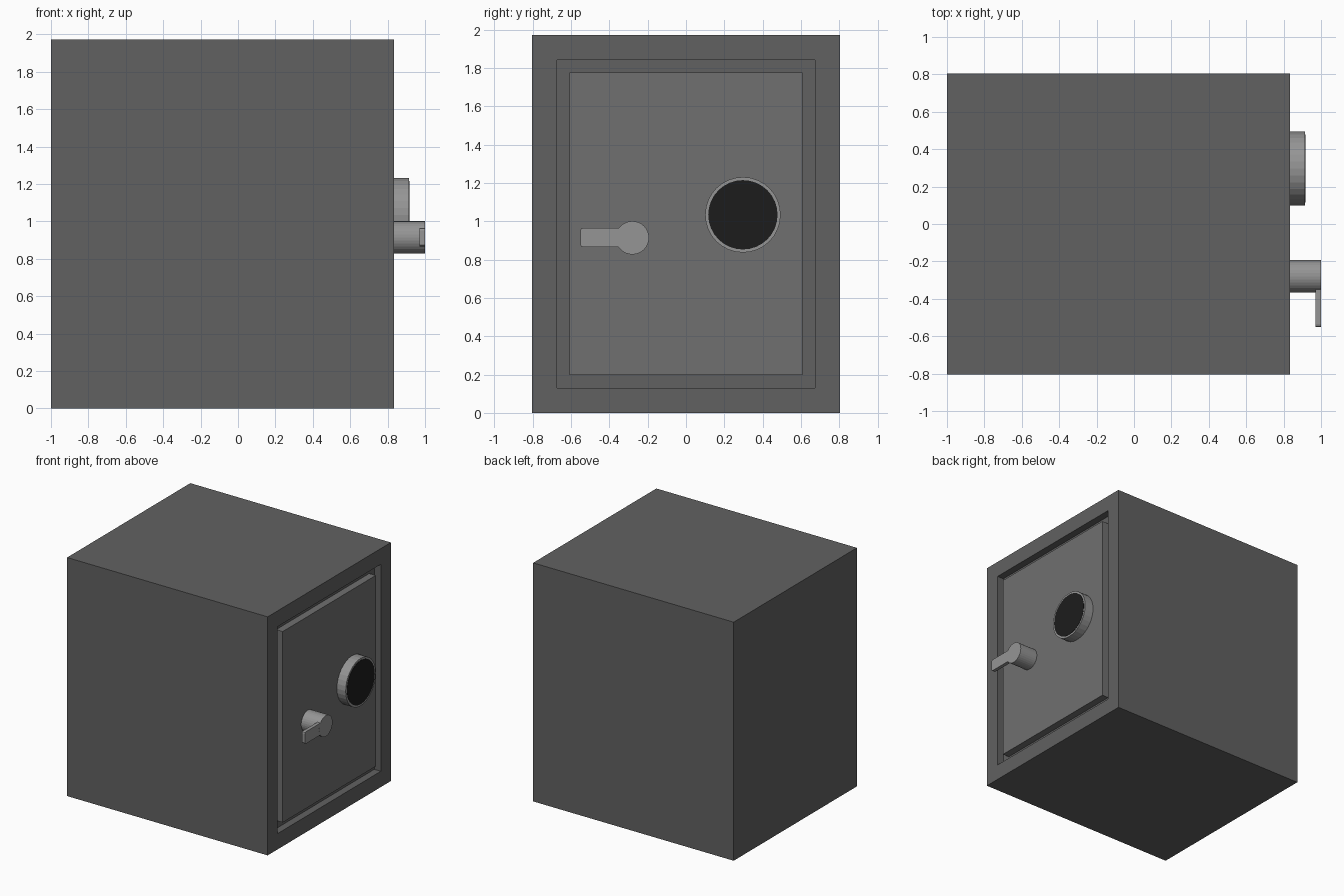
import bpy, bmesh
from math import pi
from mathutils import Matrix

if "Cube" in bpy.data.objects:
    bpy.data.objects.remove(bpy.data.objects["Cube"])

FACE = 0.835          # x of the door side of the safe
BACK, HALF_W, TOP = -1.0, 0.805, 1.973


def material(name, grey):
    m = bpy.data.materials.new(name)
    m.diffuse_color = (grey, grey, grey, 1)
    m.use_nodes = True
    m.node_tree.nodes["Principled BSDF"].inputs["Base Color"].default_value = m.diffuse_color
    return m


PAINT = material("dark_paint", 0.12)
DOOR = material("door_paint", 0.16)
METAL = material("metal", 0.30)
BLACK = material("black", 0.012)


def finish(name, bm, mat):
    bmesh.ops.recalc_face_normals(bm, faces=bm.faces)
    me = bpy.data.meshes.new(name)
    bm.to_mesh(me)
    bm.free()
    me.materials.append(mat)
    ob = bpy.data.objects.new(name, me)
    bpy.context.collection.objects.link(ob)
    return ob


def box_mesh(x0, x1, y0, y1, z0, z1):
    bm = bmesh.new()
    centre = Matrix.Translation(((x0 + x1) / 2, (y0 + y1) / 2, (z0 + z1) / 2))
    size = Matrix.Diagonal((x1 - x0, y1 - y0, z1 - z0, 1))
    bmesh.ops.create_cube(bm, size=1, matrix=centre @ size)
    return bm


def cylinder_mesh(x0, x1, y, z, r, sides):
    bm = bmesh.new()
    m = Matrix.Translation(((x0 + x1) / 2, y, z)) @ Matrix.Rotation(pi / 2, 4, 'Y')
    bmesh.ops.create_cone(bm, cap_ends=True, segments=sides, radius1=r,
                          radius2=r, depth=x1 - x0, matrix=m)
    return bm


def face_toward_x(bm):
    bm.normal_update()
    return max(bm.faces, key=lambda f: f.calc_center_median().x)


# Cabinet: its door side is inset to the doorway and pushed in as a recess
bm = box_mesh(BACK, FACE, -HALF_W, HALF_W, 0, TOP)
front = face_toward_x(bm)
bmesh.ops.inset_region(bm, faces=[front], thickness=0.185)
opening = bmesh.ops.extrude_face_region(bm, geom=[front])
verts = [v for v in opening["geom"] if isinstance(v, bmesh.types.BMVert)]
bmesh.ops.translate(bm, verts=verts, vec=(-0.06, 0, 0))
if front.is_valid:
    bmesh.ops.delete(bm, geom=[front], context='FACES_ONLY')
finish("cabinet", bm, PAINT)

# Door: flush panel with a narrow gap all round
finish("door", box_mesh(FACE - 0.06, FACE, -0.608, 0.608, 0.197, 1.776), DOOR)

# Combination dial: metal drum with a black face
finish("dial_drum", cylinder_mesh(FACE - 0.01, 0.915, 0.297, 1.034, 0.197, 32), METAL)
finish("dial_face", cylinder_mesh(0.90, 0.917, 0.297, 1.034, 0.181, 32), BLACK)

# Handle hub
hub = finish("handle_hub", cylinder_mesh(FACE - 0.01, 1.0, -0.28, 0.914, 0.087, 32), METAL)

# Handle lever: flat bar with clipped corners at the free end
bm = box_mesh(0.971, 0.9995, -0.552, -0.28, 0.866, 0.965)
tip = [e for e in bm.edges
       if all(v.co.y < -0.5 for v in e.verts)
       and abs(e.verts[0].co.z - e.verts[1].co.z) < 1e-4]
bmesh.ops.bevel(bm, geom=tip, offset=0.014, segments=2, profile=0.5, affect='EDGES')
finish("handle_lever", bm, METAL)
